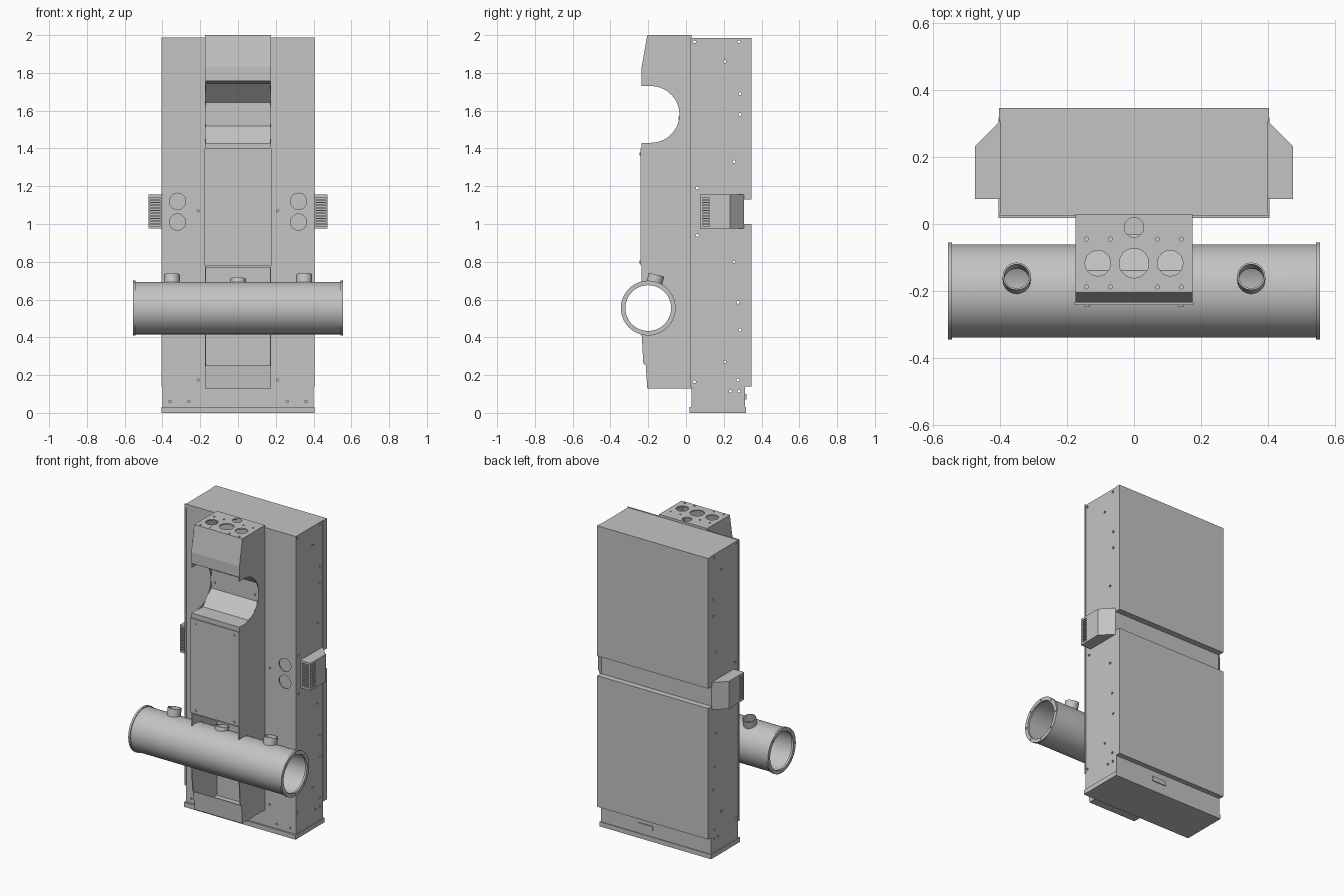
import bpy, bmesh
from math import cos, sin, pi, radians
from mathutils import Matrix, Vector

if "Cube" in bpy.data.objects:
    bpy.data.objects.remove(bpy.data.objects["Cube"])

grey = bpy.data.materials.new("sheet metal grey")
grey.use_nodes = True
COLOR = (0.55, 0.55, 0.55, 1)
grey.diffuse_color = COLOR
grey.node_tree.nodes["Principled BSDF"].inputs["Base Color"].default_value = COLOR


# ---------- helpers ----------
def finish(name, bm, closed=True):
    if closed:
        bmesh.ops.recalc_face_normals(bm, faces=bm.faces)
    me = bpy.data.meshes.new(name)
    bm.to_mesh(me)
    bm.free()
    me.materials.append(grey)
    ob = bpy.data.objects.new(name, me)
    bpy.context.collection.objects.link(ob)
    return ob


def add_box(bm, x, y, z):
    size = Matrix.Diagonal((x[1] - x[0], y[1] - y[0], z[1] - z[0], 1))
    mid = Matrix.Translation((sum(x) / 2, sum(y) / 2, sum(z) / 2))
    bmesh.ops.create_cube(bm, size=1, matrix=mid @ size)


def add_rod(bm, center, axis, r, depth, sides=24):
    turn = Vector(axis).to_track_quat('Z', 'Y').to_matrix().to_4x4()
    bmesh.ops.create_cone(bm, cap_ends=True, segments=sides, radius1=r, radius2=r,
                          depth=depth, matrix=Matrix.Translation(center) @ turn)


def box(name, x, y, z):
    bm = bmesh.new()
    add_box(bm, x, y, z)
    return finish(name, bm)


def prism(name, pts, lo, hi, place):
    """Extrude a 2D outline; place maps (u, v, w) to a 3D point."""
    bm = bmesh.new()
    face = bm.faces.new([bm.verts.new(place(u, v, lo)) for u, v in pts])
    ext = bmesh.ops.extrude_face_region(bm, geom=[face])
    shift = Vector(place(0, 0, hi)) - Vector(place(0, 0, lo))
    bmesh.ops.translate(bm, vec=shift, verts=[v for v in ext["geom"] if isinstance(v, bmesh.types.BMVert)])
    return finish(name, bm)


def tube(name, profile, matrix, sides=48):
    """Revolve a closed (radius, height) profile about z, then place it."""
    bm = bmesh.new()
    rings = [[bm.verts.new(matrix @ Vector((r * cos(2 * pi * i / sides), r * sin(2 * pi * i / sides), h)))
              for i in range(sides)] for r, h in profile]
    for a, b in zip(rings, rings[1:] + rings[:1]):
        for i in range(sides):
            j = (i + 1) % sides
            bm.faces.new((a[i], a[j], b[j], b[i]))
    return finish(name, bm)


def bake(ob):
    deps = bpy.context.evaluated_depsgraph_get()
    me = bpy.data.meshes.new_from_object(ob.evaluated_get(deps))
    ob.modifiers.clear()
    ob.data = me


def cut(ob, bm):
    cutter = finish("cutter", bm)
    mod = ob.modifiers.new("cut", 'BOOLEAN')
    mod.operation, mod.solver, mod.object = 'DIFFERENCE', 'EXACT', cutter
    bake(ob)
    bpy.data.objects.remove(cutter)


def smooth(ob):
    bpy.ops.object.select_all(action='DESELECT')
    ob.select_set(True)
    bpy.context.view_layer.objects.active = ob
    bpy.ops.object.shade_smooth_by_angle(angle=radians(30))


def arc(cy, cz, r, start, end, n=28):
    angles = [radians(start + (end - start) * i / n) for i in range(n + 1)]
    return [(cy + r * cos(a), cz + r * sin(a)) for a in angles]


# ---------- cabinet: hollow case with round openings and screw holes ----------
case = box("cabinet_case", (-.4, .4), (.03, .307), (.02, 1.985))
bm = bmesh.new()
add_box(bm, (-.392, .392), (.038, .299), (.03, 1.977))
cut(case, bm)
bm = bmesh.new()
SIDE_HOLES = [(.045, 1.965), (.28, 1.965), (.205, 1.86), (.285, 1.69), (.285, 1.58), (.255, 1.33),
              (.06, 1.19), (.06, .94), (.255, .8), (.275, .585), (.285, .44), (.205, .27),
              (.045, .165), (.275, .175), (.235, .115), (.28, .115)]
for s in (-1, 1):
    for z in (1.01, 1.12):
        add_rod(bm, (s * .32, .03, z), (0, 1, 0), .043, .04, 32)
    for x, z in ((.21, 1.07), (.21, .175), (.26, .06), (.36, .06)):
        add_rod(bm, (s * x, .03, z), (0, 1, 0), .006, .04, 8)
    for y, z in SIDE_HOLES:
        add_rod(bm, (s * .4, y, z), (1, 0, 0), .008, .04, 10)
cut(case, bm)
box("base_tray", (-.405, .405), (.018, .318), (0, .03))
box("front_top_lip", (-.404, .404), (.024, .03), (1.965, 1.988))
for s, side in ((-1, "right"), (1, "left")):
    box(side + "_front_flange", sorted((s * .396, s * .404)), (.024, .032), (.14, 1.985))

# ---------- back doors, recess and latch ----------
box("upper_door", (-.403, .403), (.307, .346), (1.13, 1.985))
box("lower_door", (-.403, .403), (.307, .346), (.14, 1.0))
box("lower_back_strip", (-.4, .4), (.307, .313), (.03, .14))
box("latch_plate", (.02, .12), (.313, .319), (.07, .1))

# ---------- side vents with slotted grilles ----------
for s, side in ((-1, "right"), (1, "left")):
    vent = prism(side + "_vent", [(.4, .075), (.475, .075), (.475, .232), (.4, .307)], .975, 1.155,
                 lambda u, v, w: (s * u, v, w))
    bm = bmesh.new()
    for i in range(11):
        z = (.989 + i * .0143, .997 + i * .0143)
        add_box(bm, sorted((s * .412, s * .465)), (.06, .084), z)
        add_box(bm, sorted((s * .467, s * .49)), (.088, .125), z)
    cut(vent, bm)

# ---------- front duct: side plates with round cut-outs ----------
outline = ([(.03, 2), (-.205, 2), (-.235, 1.83), (-.235, 1.73)] + arc(-.185, 1.58, .15, 90, -90)
           + [(-.235, 1.43)] + arc(-.2, .555, .14, 104.5, -104.5)
           + [(-.226, .262), (-.213, .25), (-.205, .13), (.03, .13)])
for s, side in ((-1, "right"), (1, "left")):
    prism(side + "_duct_side", outline, s * .169, s * .175, lambda u, v, w: (w, u, v))

# folded front sheet, from the hood round the saddle to the access panel
fold = [(-.205, 1.998), (-.235, 1.83), (-.235, 1.757), (-.14, 1.745), (-.035, 1.642),
        (-.035, 1.52), (-.123, 1.43), (-.234, 1.43), (-.234, .77)]
bm = bmesh.new()
rows = [[bm.verts.new((x, y, z)) for x in (-.17, .17)] for y, z in fold]
for a, b in zip(rows, rows[1:]):
    bm.faces.new((a[0], b[0], b[1], a[1]))
sheet = finish("folded_front_sheet", bm, closed=False)
mod = sheet.modifiers.new("thickness", 'SOLIDIFY')
mod.thickness = .004
bake(sheet)

box("duct_back", (-.172, .172), (.022, .03), (.13, 1.998))
box("duct_floor", (-.172, .172), (-.205, .03), (.13, .138))
prism("duct_lower_front", [(-.205, .13), (-.212, .25), (-.206, .25), (-.199, .13)], -.172, .172,
      lambda u, v, w: (w, u, v))
box("access_panel", (-.178, .178), (-.242, -.235), (.78, 1.4))

# perforated duct top
top = box("duct_top", (-.175, .175), (-.205, .03), (1.992, 2))
bm = bmesh.new()
for x, y, r in ((0, -.01, .029), (-.108, -.117, .038), (0, -.117, .044), (.108, -.117, .038)):
    add_rod(bm, (x, y, 1.996), (0, 0, 1), r, .04, 32)
for x in (-.142, -.07, .07, .142):
    for y in (-.188, -.045):
        add_rod(bm, (x, y, 1.996), (0, 0, 1), .006, .04, 10)
cut(top, bm)

# screws on the access panel and saddle
bm = bmesh.new()
for s in (-1, 1):
    for x, y, z in ((.14, -.242, 1.37), (.14, -.242, .8), (.145, -.037, 1.56)):
        add_rod(bm, (s * x, y, z), (0, 1, 0), .008, .008, 12)
finish("screws", bm)

# ---------- cross pipe with end flanges ----------
AXIS = Vector((0, -.2, .555))
to_x = Matrix.Translation(AXIS) @ Matrix.Rotation(pi / 2, 4, 'Y')
pipe = tube("cross_pipe", [(.139, -.543), (.145, -.543), (.145, -.556), (.121, -.556), (.121, -.543), (.132, -.543),
                           (.132, .543), (.121, .543), (.121, .556), (.145, .556), (.145, .543), (.139, .543)],
            to_x, 64)
lean = Vector((0, sin(radians(14)), cos(radians(14))))
bm = bmesh.new()
for x in (-.35, 0, .35):
    add_rod(bm, AXIS + Vector((x, 0, 0)) + lean * .14, lean, .037, .08, 32)
for s in (-1, 1):
    for i in range(8):
        a = i * pi / 4
        add_rod(bm, AXIS + Vector((s * .556, .133 * cos(a), .133 * sin(a))), (1, 0, 0), .005, .012, 8)
cut(pipe, bm)
smooth(pipe)

# leaning collars on top of the pipe
for name, x, top_h in (("right_collar", -.35, .182), ("centre_collar", 0, .158), ("left_collar", .35, .182)):
    place = Matrix.Translation(AXIS + Vector((x, 0, 0))) @ Matrix.Rotation(radians(-14), 4, 'X')
    collar = tube(name, [(.042, .13), (.042, top_h), (.037, top_h), (.037, .13)], place, 32)
    smooth(collar)
